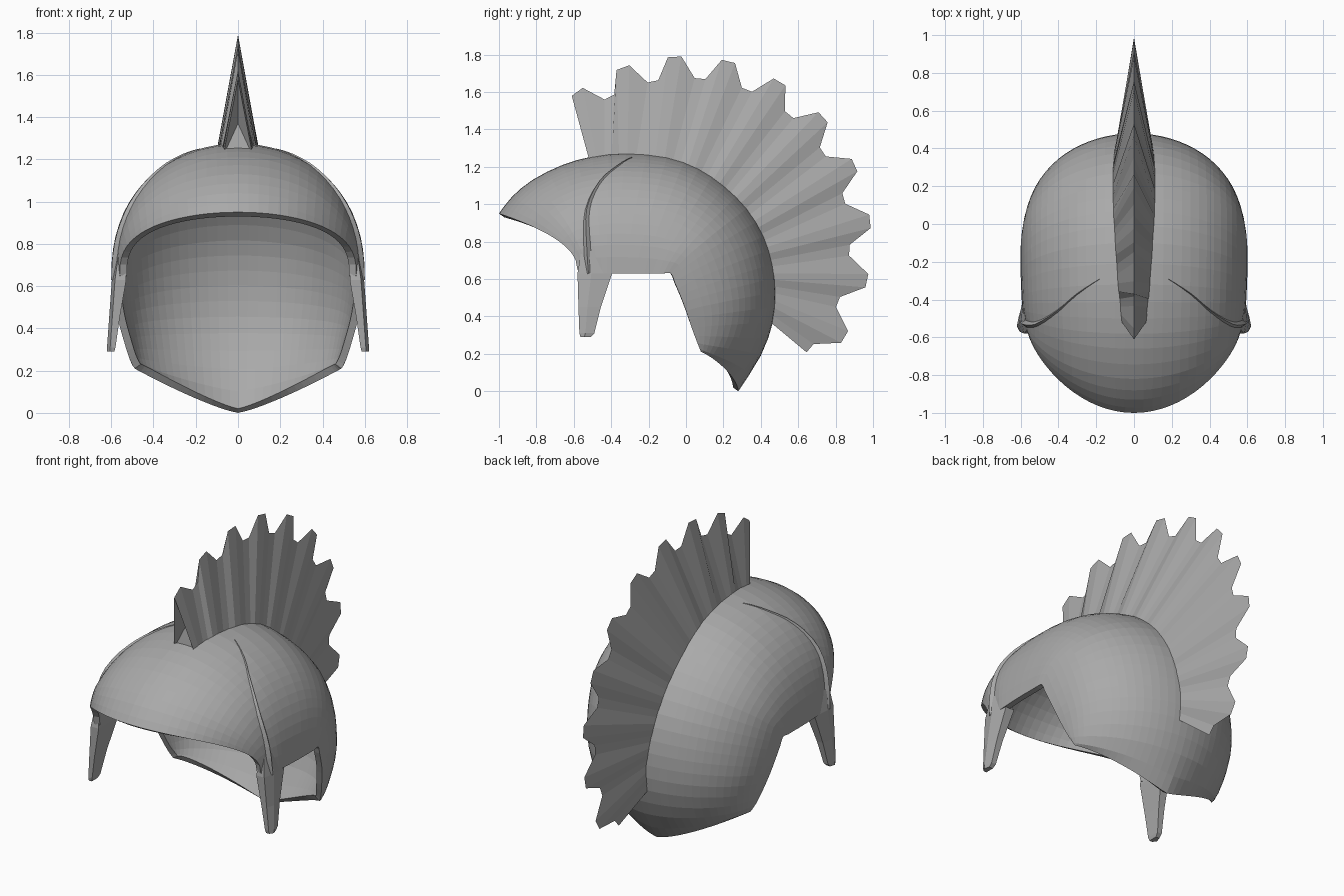
import bpy, bmesh, math
from mathutils import Vector
from mathutils.bvhtree import BVHTree

cube = bpy.data.objects.get("Cube")
if cube:
    bpy.data.objects.remove(cube)

steel = bpy.data.materials.new("grey_steel")
steel.use_nodes = True
GREY = (0.4, 0.4, 0.4, 1)
steel.diffuse_color = GREY
steel.node_tree.nodes["Principled BSDF"].inputs["Base Color"].default_value = GREY


def make(name, bm):
    mesh = bpy.data.meshes.new(name)
    bm.to_mesh(mesh)
    mesh.materials.append(steel)
    ob = bpy.data.objects.new(name, mesh)
    bpy.context.collection.objects.link(ob)
    return ob


def bridge(bm, rings, closed=False):
    """Skin the rings; closed rings also get end caps, which are returned."""
    for a, b in zip(rings, rings[1:]):
        n = len(a)
        for i in range(n if closed else n - 1):
            j = (i + 1) % n
            bm.faces.new((a[i], a[j], b[j], b[i]))
    caps = [bm.faces.new(r) for r in (rings[0], rings[-1])] if closed else []
    bmesh.ops.recalc_face_normals(bm, faces=bm.faces)
    return caps


def spline(rows, f):
    """Smooth interpolation through the rows, f running over row indices."""
    i = min(int(f), len(rows) - 2)
    u = f - i
    p = [rows[min(max(k, 0), len(rows) - 1)] for k in range(i - 1, i + 3)]
    return [0.5 * (2 * b + (c - a) * u + (2 * a - 5 * b + 4 * c - d) * u ** 2
                   + (3 * b - a - 3 * c + d) * u ** 3) for a, b, c, d in zip(*p)]


# Shell stations: crest y, z; side rim x, y, z
stations = [
    (-1, .95, .56, -.58, .65), (-.93, 1.04, .565, -.56, .64),
    (-.82, 1.13, .575, -.53, .63), (-.66, 1.21, .58, -.49, .63),
    (-.5, 1.255, .59, -.45, .63), (-.32, 1.275, .595, -.39, .63),
    (-.1, 1.255, .6, -.27, .63), (.07, 1.195, .6, -.18, .63),
    (.21, 1.1, .6, -.12, .63), (.33, .98, .595, -.08, .63),
    (.42, .83, .59, -.06, .58), (.465, .68, .58, -.03, .51),
    (.48, .53, .565, .0, .43), (.465, .37, .54, .03, .34),
    (.4, .19, .515, .06, .26), (.28, 0, .49, .08, .21)]
LAST = len(stations) - 1
SIDE = 18

bm = bmesh.new()
rings = []
for k in range(LAST * 2 + 1):
    f = k / 2
    cy, cz, rx, ry, rz = spline(stations, f)
    brim = max(0, 1 - f / 4)
    nape = max(0, 1 - (LAST - f) / 3) ** 2
    ring = []
    for i in range(-SIDE, SIDE + 1):
        t = i / SIDE * math.pi / 2
        c, s = max(math.cos(t), 0), math.sin(t)
        wy = c ** (.95 + .57 * brim + .75 * nape)
        wz = c ** (.82 - .1 * brim) * (1 - nape) + (1 - abs(s) ** 1.25) * nape
        ring.append(bm.verts.new((rx * s, ry + (cy - ry) * wy, rz + (cz - rz) * wz)))
    rings.append(ring)
bridge(bm, rings)
if sum(f.normal.dot(f.calc_center_median() - Vector((0, -.2, .6))) for f in bm.faces) < 0:
    bmesh.ops.reverse_faces(bm, faces=bm.faces)
surface = BVHTree.FromBMesh(bm)
shell = make("helmet_shell", bm)
solid = shell.modifiers.new("thickness", "SOLIDIFY")
solid.thickness = .035
solid.offset = -1

# Cheek guards: z, front y, back y, outer x, thickness
cheek = [(.29, -.565, -.51, .62, .035), (.31, -.57, -.49, .62, .04),
         (.45, -.575, -.455, .61, .05), (.63, -.58, -.395, .597, .068),
         (.75, -.56, -.46, .58, .04)]
# Brow ridge points on the shell
ridge = [(.59, -.52, .62), (.57, -.53, .8), (.5, -.525, .97),
         (.4, -.46, 1.11), (.3, -.37, 1.2), (.18, -.29, 1.25)]
for side, label in ((1, "left"), (-1, "right")):
    bm = bmesh.new()
    rings = [[bm.verts.new((side * x, y, z)) for x, y in
              ((xo, ya * .6 + yb * .4), (xo - .015, ya), (xo - th, ya),
               (xo - th, yb), (xo - .01, yb))] for z, ya, yb, xo, th in cheek]
    bridge(bm, rings, True)
    make(label + "_cheek_guard", bm)

    bm = bmesh.new()
    rings = []
    for k in range(16):
        p = Vector(spline(ridge, k / 3))
        p.x *= side
        hit, n, *_ = surface.find_nearest(p)
        w = .035 * (1 - k / 17)
        across = Vector((0, .9, .3)).cross(n).cross(n).normalized()
        rings.append([bm.verts.new(hit + v) for v in
                      (across * w - n * .01, n * w * .7, -across * w - n * .01)])
    bridge(bm, rings, True)
    make(label + "_brow_ridge", bm)

# Pleated crest: a wedge with a toothed outer edge
lines = []
for i in range(10):
    mid = 126 - 15.9 * i - .172 * i * i
    gap = mid - 8.1 - .17 * i
    lines += [(mid + 2.1, .99), (mid - 2.1, .99), (gap + 1.9, .875), (gap - 1.9, .875)]
bm = bmesh.new()
rings = []
for i, (angle, r) in enumerate(lines):
    u = i / (len(lines) - 1)
    a = math.radians(angle)
    y, z = spline(stations, 3.75 + u * 9.3)[:2]
    inner = Vector((0, y, z)).lerp(Vector((0, -.05, .75)), .06)
    w = .07 + .045 * math.sin(math.pi * min(1, u * 1.1))
    outer = bm.verts.new((0, r * math.cos(a), .8 + r * math.sin(a)))
    rings.append([bm.verts.new(inner + Vector((w, 0, 0))), outer,
                  bm.verts.new(inner - Vector((w, 0, 0)))])
front_cap = bridge(bm, rings, True)[0]
# Folded notch in the front end
notch = bmesh.ops.poke(bm, faces=[front_cap])["verts"][0]
notch.co.y += .06
make("pleated_crest", bm)
